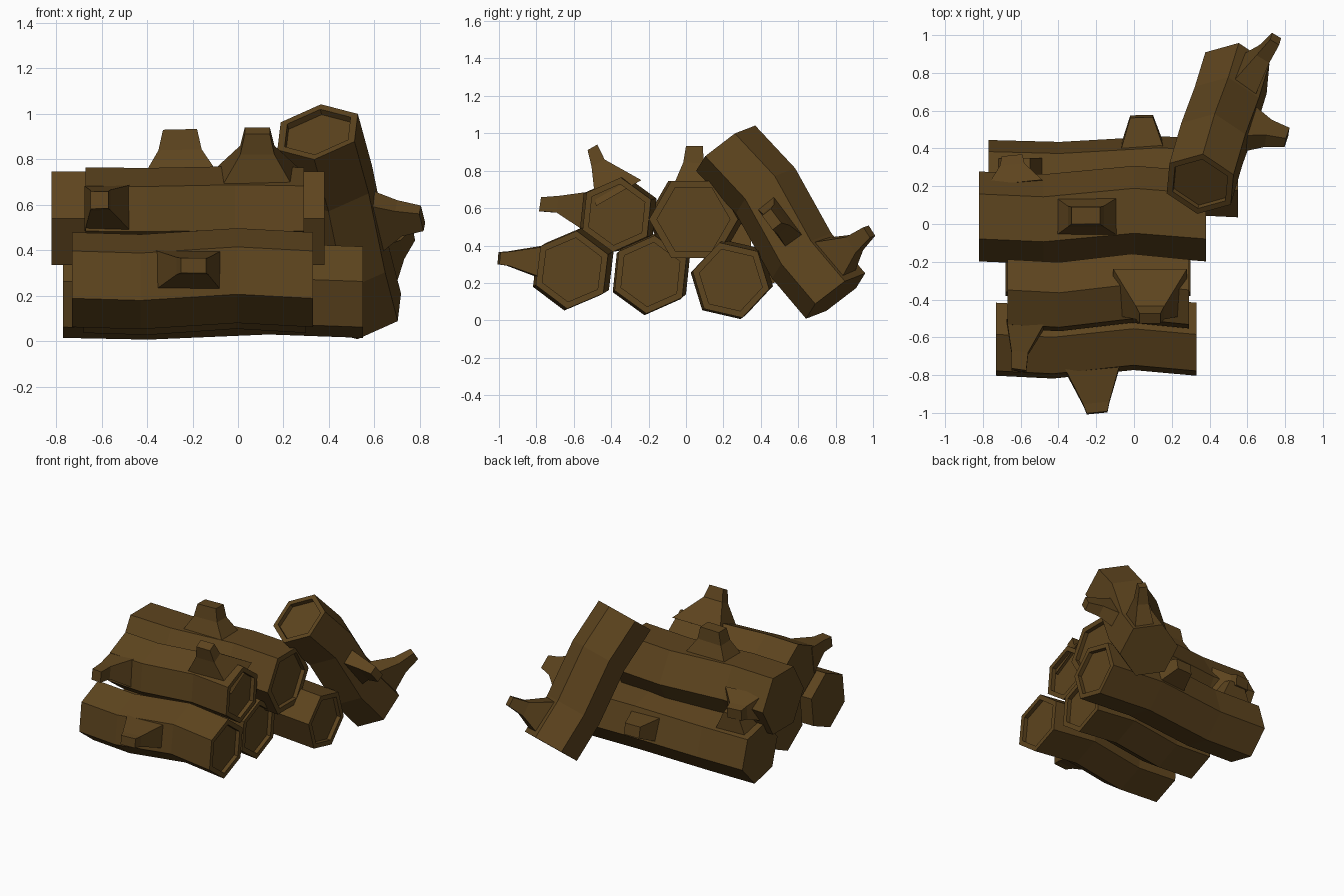
import bpy, bmesh, math
from mathutils import Vector as V

if "Cube" in bpy.data.objects:
    bpy.data.objects.remove(bpy.data.objects["Cube"])

bark = bpy.data.materials.new("bark_brown")
bark.diffuse_color = (0.11, 0.058, 0.013, 1)
bark.use_nodes = True
bark.node_tree.nodes["Principled BSDF"].inputs["Base Color"].default_value = bark.diffuse_color


def loft(bm, rings):
    """Skin a list of point rings and cap both ends; returns the last cap."""
    vs = [[bm.verts.new(p) for p in r] for r in rings]
    n = len(rings[0])
    for a, b in zip(vs, vs[1:]):
        for i in range(n):
            j = (i + 1) % n
            bm.faces.new((a[i], a[j], b[j], b[i]))
    bm.faces.new(vs[0][::-1])
    return bm.faces.new(vs[-1])


def finish(bm, name):
    bmesh.ops.recalc_face_normals(bm, faces=bm.faces)
    me = bpy.data.meshes.new(name)
    bm.to_mesh(me)
    bm.free()
    me.materials.append(bark)
    bpy.context.collection.objects.link(bpy.data.objects.new(name, me))


def log(name, start, end, radius, ref, bend):
    """Crooked six-sided trunk; ref points at one corner, the far end is hollowed."""
    start, end, bend = V(start), V(end), V(bend)
    d = (end - start).normalized()
    u = V(ref)
    u = (u - d * u.dot(d)).normalized()
    w = d.cross(u)
    rings = []
    for t, k in ((0, 0), (0.285, -0.5), (0.685, 1), (1, 0)):
        c = start.lerp(end, t) + bend * k
        rings.append([c + radius * (u * math.cos(a) + w * math.sin(a))
                      for a in (i * math.pi / 3 for i in range(6))])
    # rim and recessed cut face
    for depth in (0, 0.03):
        rings.append([end - d * depth + (p - end) * 0.82 for p in rings[3]])
    bm = bmesh.new()
    loft(bm, rings)
    finish(bm, name)


def stub(name, axis, sections):
    """Tapering four-sided branch; sections are (centre, half length along axis, half width)."""
    d = (V(sections[-1][0]) - V(sections[0][0])).normalized()
    u = V(axis)
    u = (u - d * u.dot(d)).normalized()
    w = d.cross(u)
    bm = bmesh.new()
    loft(bm, [[V(c) + u * a * i + w * b * j
               for i, j in ((-1, -1), (1, -1), (1, 1), (-1, 1))] for c, a, b in sections])
    finish(bm, name)


# Lying logs: name, x range, centre y/z, radius, corner angle, bend y/z
for name, x0, x1, y, z, r, ang, by, bz in (
        ("front_bottom_log", -0.73, 0.33, -0.61, 0.27, 0.21, 23, 0.03, 0.018),
        ("middle_bottom_log", -0.68, 0.30, -0.19, 0.245, 0.21, 24, 0.02, 0.018),
        ("back_bottom_log", -0.77, 0.55, 0.24, 0.215, 0.21, 47, 0.02, 0.015),
        ("front_upper_log", -0.67, 0.29, -0.37, 0.565, 0.20, 24, 0.03, 0.005),
        ("middle_upper_log", -0.82, 0.38, 0.04, 0.54, 0.238, 0, 0.03, 0.0)):
    a = math.radians(ang)
    log(name, (x0, y, z), (x1, y, z), r, (0, math.cos(a), math.sin(a)), (0, by, bz))

# Leaning log
foot, top = V((0.54, 0.80, 0.13)), V((0.35, 0.212, 0.92))
corner = V((0.015, 0.155, 0.113))
log("leaning_log", foot, top, 0.20, corner, corner.normalized() * 0.035)

# Branch stubs on the lying logs
X = (1, 0, 0)
stub("front_bottom_branch", X, [((-0.22, -0.75, 0.31), 0.15, 0.09),
                                ((-0.20, -0.95, 0.33), 0.07, 0.038),
                                ((-0.195, -1.0, 0.332), 0.055, 0.033)])
stub("front_upper_branch_top", X, [((0.085, -0.36, 0.68), 0.195, 0.14),
                                   ((0.085, -0.47, 0.84), 0.075, 0.04),
                                   ((0.085, -0.50, 0.925), 0.055, 0.03)])
stub("front_upper_branch_side", X, [((-0.575, -0.53, 0.585), 0.10, 0.10),
                                    ((-0.605, -0.68, 0.62), 0.045, 0.045),
                                    ((-0.61, -0.775, 0.62), 0.04, 0.038)])
stub("middle_upper_branch_top", X, [((-0.25, 0.04, 0.72), 0.17, 0.105),
                                    ((-0.255, 0.04, 0.84), 0.095, 0.055),
                                    ((-0.255, 0.045, 0.93), 0.075, 0.045)])
stub("middle_upper_branch_back", X, [((-0.63, 0.21, 0.53), 0.145, 0.10),
                                     ((-0.645, 0.31, 0.52), 0.065, 0.05),
                                     ((-0.645, 0.36, 0.515), 0.055, 0.038)])
stub("back_bottom_branch_back", X, [((0.045, 0.39, 0.26), 0.12, 0.09),
                                    ((0.04, 0.57, 0.29), 0.06, 0.04)])
stub("back_bottom_branch_top", X, [((-0.605, 0.27, 0.37), 0.125, 0.08),
                                   ((-0.61, 0.31, 0.51), 0.06, 0.04)])

# Branch stubs on the leaning log
lean = top - foot
stub("leaning_branch_side", lean, [((0.58, 0.51, 0.52), 0.15, 0.06),
                                   ((0.71, 0.48, 0.54), 0.07, 0.04),
                                   ((0.81, 0.458, 0.54), 0.048, 0.03)])
stub("leaning_branch_low", lean, [((0.59, 0.77, 0.31), 0.14, 0.075),
                                  ((0.69, 0.90, 0.41), 0.05, 0.04),
                                  ((0.75, 0.98, 0.475), 0.033, 0.028)])
